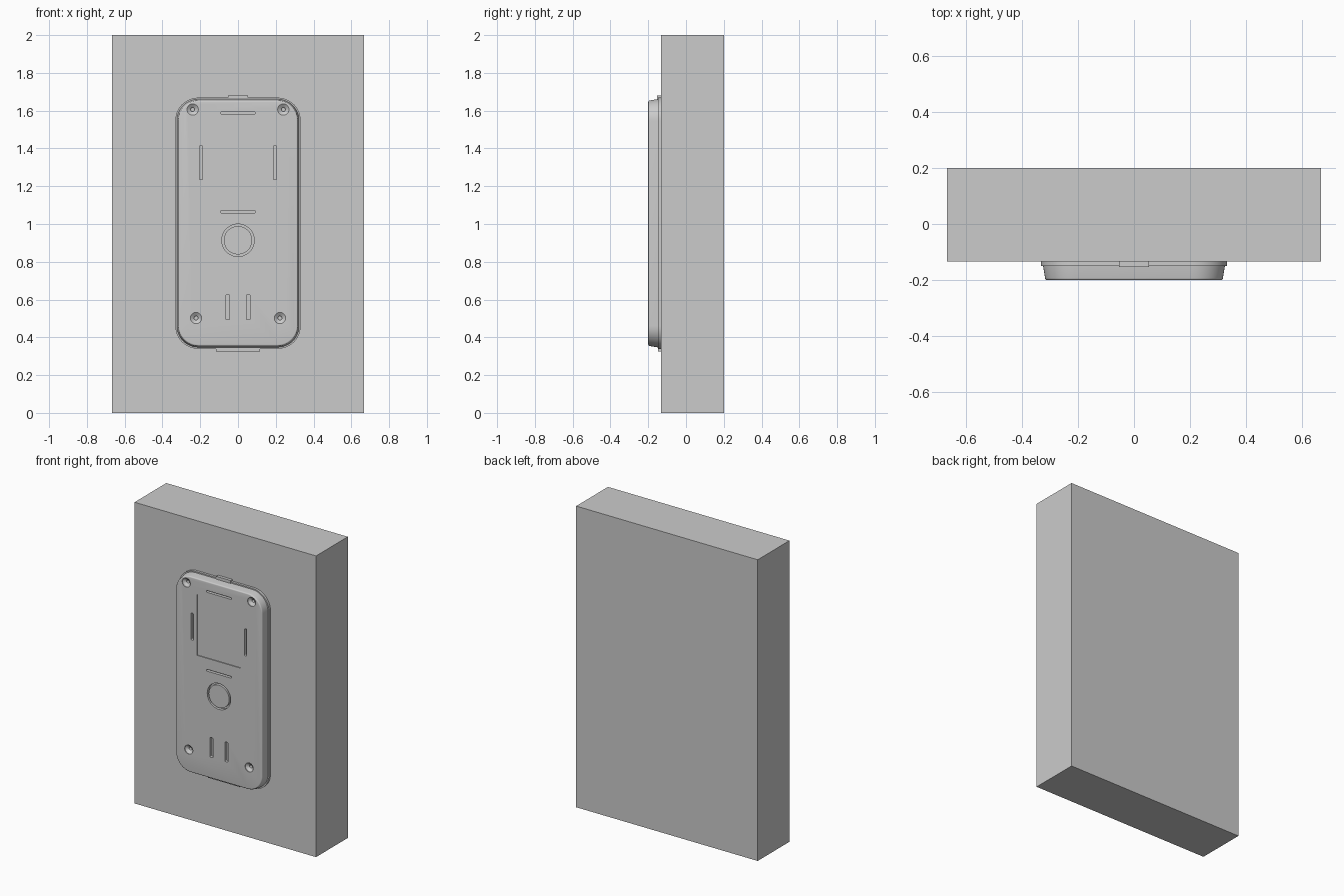
import bpy, bmesh, math

if "Cube" in bpy.data.objects:
    bpy.data.objects.remove(bpy.data.objects["Cube"])

WALL_Y = -0.1333
FRONT_Y = -0.2


def finish(bm, name, smooth=True):
    bmesh.ops.recalc_face_normals(bm, faces=bm.faces)
    mesh = bpy.data.meshes.new(name)
    bm.to_mesh(mesh)
    bm.free()
    obj = bpy.data.objects.new(name, mesh)
    bpy.context.collection.objects.link(obj)
    if smooth:
        smooth_object(obj)
    return obj


def smooth_object(obj):
    bpy.ops.object.select_all(action='DESELECT')
    obj.select_set(True)
    bpy.context.view_layer.objects.active = obj
    bpy.ops.object.shade_smooth_by_angle(angle=math.radians(30))


def bridge(bm, a, b):
    n = len(a)
    for i in range(n):
        j = (i + 1) % n
        bm.faces.new((a[i], a[j], b[j], b[i]))


def loft(bm, cx, cz, hw, hh, radius, profile, seg=12):
    """Rounded rectangle lofted through (inset, y) pairs."""
    loops = []
    for inset, y in profile:
        r = radius - inset
        ring = []
        for k, (sx, sz) in enumerate(((1, 1), (-1, 1), (-1, -1), (1, -1))):
            for i in range(seg + 1):
                a = math.pi / 2 * (k + i / seg)
                ring.append(bm.verts.new((cx + sx * (hw - radius) + r * math.cos(a), y,
                                          cz + sz * (hh - radius) + r * math.sin(a))))
        loops.append(ring)
    for a, b in zip(loops, loops[1:]):
        bridge(bm, a, b)
    bm.faces.new(loops[0])
    bm.faces.new(loops[-1])


def revolve(bm, cx, cz, profile, closed=False, seg=48):
    """Spin (radius, y) points around an axis running along y."""
    loops = [[bm.verts.new((cx + r * math.cos(2 * math.pi * i / seg), y,
                            cz + r * math.sin(2 * math.pi * i / seg)))
              for i in range(seg)] for r, y in profile]
    for a, b in zip(loops, loops[1:]):
        bridge(bm, a, b)
    if closed:
        bridge(bm, loops[-1], loops[0])
    else:
        bm.faces.new(loops[0])
        bm.faces.new(loops[-1])


def box(name, x0, x1, y0, y1, z0, z1):
    bm = bmesh.new()
    bmesh.ops.create_cube(bm, size=1)
    for v in bm.verts:
        v.co = ((x0 + x1) / 2 + v.co.x * (x1 - x0),
                (y0 + y1) / 2 + v.co.y * (y1 - y0),
                (z0 + z1) / 2 + v.co.z * (z1 - z0))
    return finish(bm, name, smooth=False)


# Wall block
box("wall_block", -0.6667, 0.6667, WALL_Y, 0.2, 0, 2)

# Back flange against the wall
bm = bmesh.new()
loft(bm, 0, 1.004, 0.332, 0.665, 0.122, [(0, WALL_Y + 0.002), (0, -0.149)])
finish(bm, "back_flange")

# Latch tabs at top and bottom
box("top_tab", -0.053, 0.053, -0.153, WALL_Y + 0.003, 1.64, 1.68)
box("bottom_tab", -0.116, 0.116, -0.149, WALL_Y + 0.003, 0.324, 0.37)

# Front cover with slight draft and rounded front edge
bm = bmesh.new()
edge = [(0.007 + 0.008 * (1 - math.cos(a)), -0.192 - 0.008 * math.sin(a))
        for a in (math.pi / 2 * i / 5 for i in range(6))]
loft(bm, 0, 1.004, 0.324, 0.657, 0.115, [(0, WALL_Y + 0.001), (0, -0.15)] + edge)
cover = finish(bm, "front_cover", smooth=False)

# Cutters: screen recess, slots, screw holes and button groove
bm = bmesh.new()
OUT = FRONT_Y - 0.02
loft(bm, 0, 1.347, 0.16, 0.203, 0.002, [(0, FRONT_Y + 0.006), (0, OUT)], 2)
slots = [(0, 1.588, 0.092, 0.006), (0, 1.065, 0.092, 0.006)]
for s in (-1, 1):
    slots += [(s * 0.196, 1.325, 0.008, 0.09), (s * 0.055, 0.56, 0.01, 0.066)]
for x, z, hw, hh in slots:
    loft(bm, x, z, hw, hh, 0.005, [(0, FRONT_Y + 0.02), (0, OUT)], 4)
for s in (-1, 1):
    for x, z in ((0.24, 1.606), (0.222, 0.502)):
        revolve(bm, s * x, z, [(0.03, OUT), (0.03, FRONT_Y + 0.004), (0.0105, FRONT_Y + 0.018),
                               (0.0105, FRONT_Y + 0.04)], seg=32)
revolve(bm, 0, 0.914, [(0.086, OUT), (0.086, FRONT_Y + 0.02),
                       (0.075, FRONT_Y + 0.02), (0.075, OUT)], closed=True)
cutter = finish(bm, "cover_cutter", smooth=False)
cutter.hide_render = True

mod = cover.modifiers.new("cutouts", 'BOOLEAN')
mod.operation = 'DIFFERENCE'
mod.solver = 'EXACT'
mod.object = cutter
bpy.context.view_layer.objects.active = cover
bpy.ops.object.modifier_apply(modifier=mod.name)
bpy.data.objects.remove(cutter, do_unlink=True)
smooth_object(cover)
